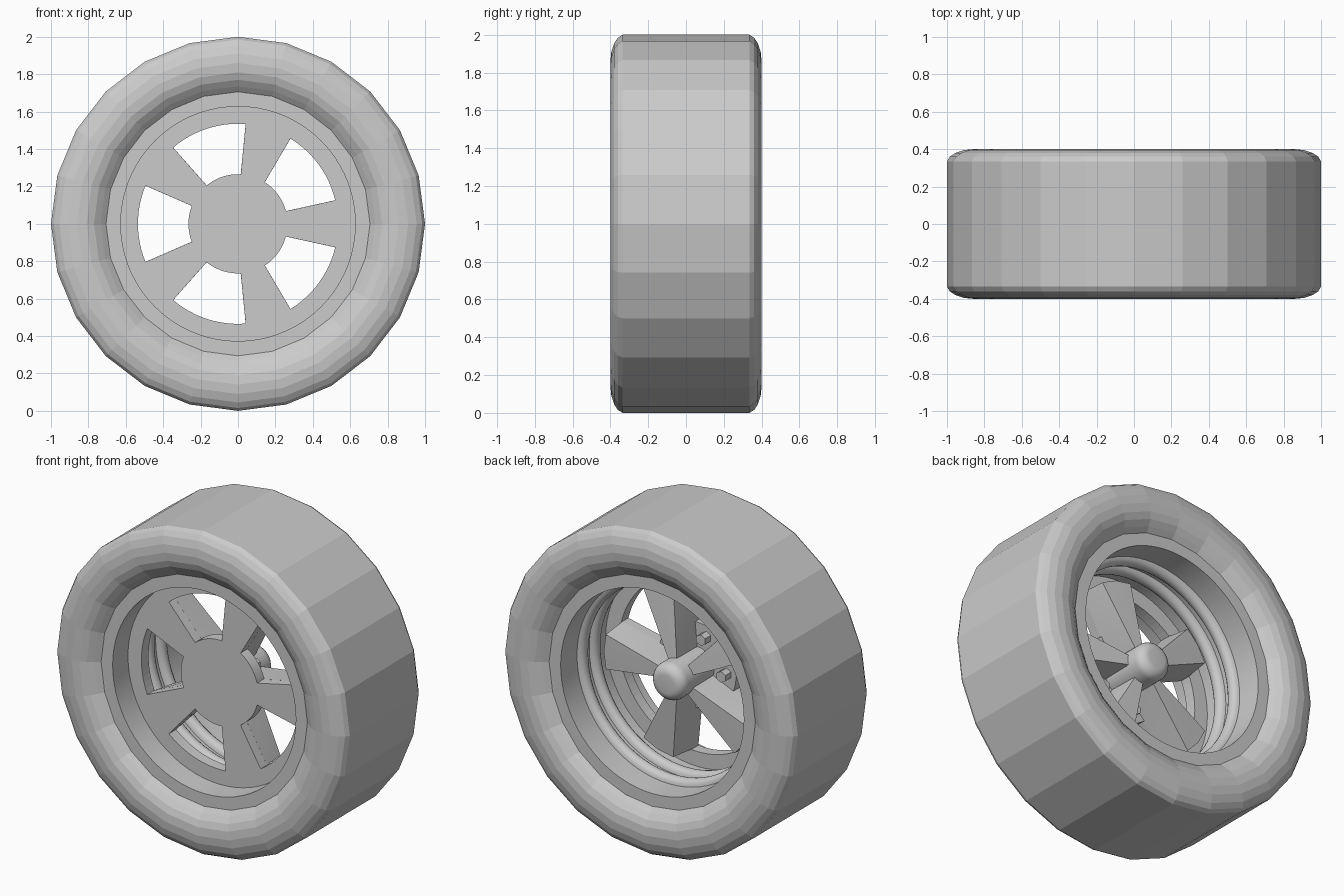
import bpy, bmesh
from math import sin, cos, tau, radians
from mathutils import Matrix

if "Cube" in bpy.data.objects:
    bpy.data.objects.remove(bpy.data.objects["Cube"])

grey = bpy.data.materials.new("plain_grey")
grey.use_nodes = True
grey.diffuse_color = (0.6, 0.6, 0.6, 1)
grey.node_tree.nodes["Principled BSDF"].inputs["Base Color"].default_value = (0.6, 0.6, 0.6, 1)

FRONT, BACK = -0.18, -0.11      # wheel face planes
HOLE_IN, HOLE_OUT = 0.265, 0.535


def add(name, bm, smooth=True):
    bmesh.ops.recalc_face_normals(bm, faces=bm.faces)
    mesh = bpy.data.meshes.new(name)
    bm.to_mesh(mesh)
    bm.free()
    mesh.materials.append(grey)
    ob = bpy.data.objects.new(name, mesh)
    ob.location.z = 1
    bpy.context.collection.objects.link(ob)
    bpy.ops.object.select_all(action="DESELECT")
    ob.select_set(True)
    bpy.context.view_layer.objects.active = ob
    if smooth:
        bpy.ops.object.shade_smooth_by_angle(angle=radians(30))
    return ob


def lathe(name, profile, sides, closed=False, smooth=True):
    """Spin (radius, y) points round the y axis."""
    bm = bmesh.new()
    vs = [bm.verts.new((r, y, 0)) for r, y in profile]
    es = [bm.edges.new(p) for p in zip(vs, vs[1:])]
    if closed:
        es.append(bm.edges.new((vs[-1], vs[0])))
    bmesh.ops.spin(bm, geom=vs + es, cent=(0, 0, 0), axis=(0, 1, 0),
                   angle=tau, steps=sides)
    bmesh.ops.remove_doubles(bm, verts=bm.verts, dist=1e-4)
    return add(name, bm, smooth)


# Tyre: one sidewall half mirrored to the other
side = [(1, .335), (.985, .36), (.955, .38), (.91, .395), (.86, .4),
        (.81, .395), (.77, .38), (.735, .355), (.70, .325)]
tyre = [(r, -y) for r, y in reversed(side)] + side
lathe("tyre", tyre, 24, closed=True, smooth=False)

# Rim: flat lips and barrel with two rounded ridges
barrel = [(.72, -.33), (.627, -.33), (.627, -.04)]
for centre in (.01, .13):
    barrel += [(.627 - .04 * sin(tau / 2 * i / 8), centre - .04 * cos(tau / 2 * i / 8))
               for i in range(9)]
barrel += [(.627, .33), (.72, .33)]
lathe("rim_barrel", barrel, 72)

# Wheel face with five windows cut through
face = lathe("wheel_face", [(0, FRONT), (.627, FRONT), (.627, BACK), (0, BACK)], 72)
cut = bmesh.new()
for k in range(5):
    mid = tau * (k + .5) / 5
    outline = []
    for radius, half, sign in ((HOLE_IN, radians(21.2), 1), (HOLE_OUT, radians(22.4), -1)):
        for i in range(13):
            a = mid + sign * half * (i / 6 - 1)
            outline.append((radius * cos(a), radius * sin(a)))
    base = cut.faces.new([cut.verts.new((x, -.3, z)) for x, z in outline])
    ext = bmesh.ops.extrude_face_region(cut, geom=[base])
    top = [v for v in ext["geom"] if isinstance(v, bmesh.types.BMVert)]
    bmesh.ops.translate(cut, verts=top, vec=(0, .3, 0))
cutter = add("window_cutter", cut, smooth=False)
cutter.hide_render = True
bpy.context.view_layer.objects.active = face
mod = face.modifiers.new("windows", "BOOLEAN")
mod.operation, mod.solver, mod.object = "DIFFERENCE", "EXACT", cutter
while face.modifiers[0] != mod:
    bpy.ops.object.modifier_move_up(modifier=mod.name)
bpy.ops.object.modifier_apply(modifier=mod.name)
bpy.data.objects.remove(cutter)

# Spokes: wedges widening outward behind the face
for k in range(5):
    bm = bmesh.new()
    for r, back in ((.05, .09), (.52, .04)):
        w = .0117 + .22 * r
        for s in (-1, 1):
            bm.verts.new((r, BACK - .01, s * w))
            bm.verts.new((r, back, s * w * .85))
    for y in (BACK - .01, .04):
        bm.verts.new((HOLE_OUT, y, 0))
    bmesh.ops.convex_hull(bm, input=bm.verts)
    bm.transform(Matrix.Rotation(-tau * k / 5, 4, "Y"))
    add("spoke_%d" % (k + 1), bm)

# Hub: rounded cap at the back
cap = [(.115, BACK - .01)]
cap += [(.055 + .06 * cos(tau / 4 * i / 6), .14 + .06 * sin(tau / 4 * i / 6)) for i in range(7)]
lathe("hub_cap", cap + [(0, .2)], 32)

# Hexagonal lug nuts between the spokes
for k in range(5):
    a = tau * (k + .5) / 5
    bm = bmesh.new()
    bmesh.ops.create_cone(bm, cap_ends=True, segments=6, radius1=.035, radius2=.035, depth=.07)
    bm.transform(Matrix.Translation((.2 * cos(a), BACK + .02, .2 * sin(a)))
                 @ Matrix.Rotation(tau / 4, 4, "X"))
    add("lug_nut_%d" % (k + 1), bm, smooth=False)
